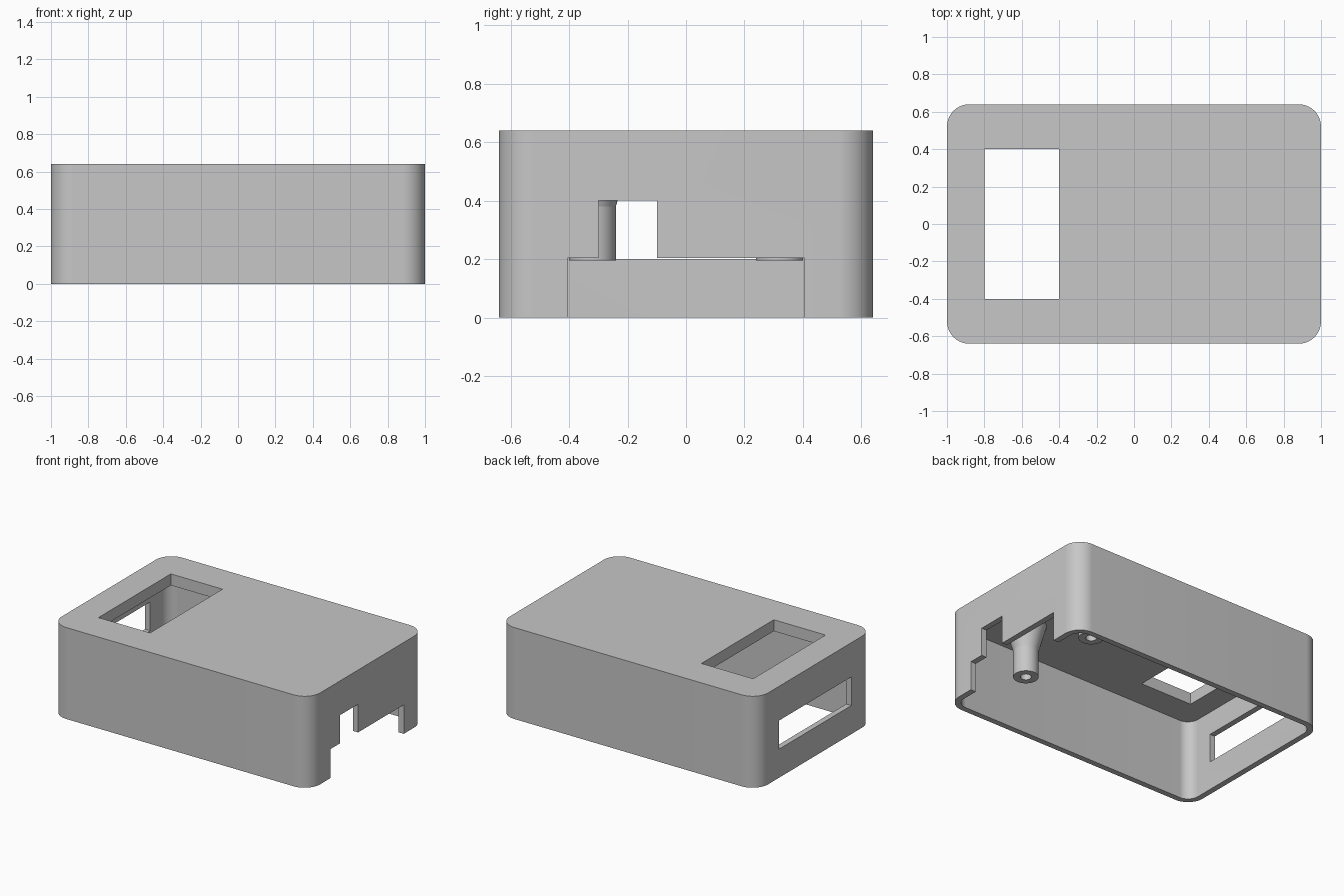
import bpy, bmesh
from math import cos, sin, pi, radians

cube = bpy.data.objects.get("Cube")
if cube:
    bpy.data.objects.remove(cube, do_unlink=True)

grey = bpy.data.materials.new("plain grey")
grey.use_nodes = True
grey.diffuse_color = (0.57, 0.57, 0.57, 1)
grey.node_tree.nodes["Principled BSDF"].inputs["Base Color"].default_value = (0.57, 0.57, 0.57, 1)

HALF_X, HALF_Y, HEIGHT = 1.0, 0.64, 0.64
WALL, LID, RADIUS = 0.04, 0.08, 0.12


def finish(name, bm):
    bmesh.ops.recalc_face_normals(bm, faces=bm.faces)
    mesh = bpy.data.meshes.new(name)
    bm.to_mesh(mesh)
    bm.free()
    mesh.materials.append(grey)
    ob = bpy.data.objects.new(name, mesh)
    bpy.context.collection.objects.link(ob)
    return ob


def rounded_block(name, hx, hy, r, z0, z1, steps=16):
    """Upright block with rounded vertical edges."""
    bm = bmesh.new()
    ring = []
    for i, (sx, sy) in enumerate([(1, 1), (-1, 1), (-1, -1), (1, -1)]):
        for k in range(steps + 1):
            a = (i + k / steps) * pi / 2
            ring.append(bm.verts.new((sx * (hx - r) + r * cos(a),
                                      sy * (hy - r) + r * sin(a), z0)))
    base = bm.faces.new(ring)
    top = bmesh.ops.extrude_face_region(bm, geom=[base])["geom"]
    bmesh.ops.translate(bm, vec=(0, 0, z1 - z0),
                        verts=[g for g in top if isinstance(g, bmesh.types.BMVert)])
    return finish(name, bm)


def box(name, lo, hi):
    bm = bmesh.new()
    bmesh.ops.create_cube(bm, size=1)
    for v in bm.verts:
        v.co = [(a + b) / 2 + c * (b - a) for a, b, c in zip(lo, hi, v.co)]
    return finish(name, bm)


def lathe(name, profile, x, y, segments=48):
    """Closed profile of (radius, z) spun about an upright axis."""
    bm = bmesh.new()
    rings = [[bm.verts.new((x + r * cos(2 * pi * s / segments),
                            y + r * sin(2 * pi * s / segments), z))
              for s in range(segments)] for r, z in profile]
    for a, b in zip(rings, rings[1:] + rings[:1]):
        for s in range(segments):
            t = (s + 1) % segments
            bm.faces.new((a[s], a[t], b[t], b[s]))
    return finish(name, bm)


def cut(target, cutter):
    mod = target.modifiers.new("cut", 'BOOLEAN')
    mod.operation, mod.solver, mod.object = 'DIFFERENCE', 'EXACT', cutter
    bpy.context.view_layer.objects.active = target
    bpy.ops.object.modifier_apply(modifier=mod.name)
    bpy.data.objects.remove(cutter, do_unlink=True)


# Case shell, hollow and open underneath
case = rounded_block("case_shell", HALF_X, HALF_Y, RADIUS, 0, HEIGHT)
cut(case, rounded_block("hollow", HALF_X - WALL, HALF_Y - WALL, RADIUS - WALL,
                        -0.1, HEIGHT - LID))

# Lid window, end wall slot, port opening and the notch above it
cut(case, box("lid_window", (-0.8, -0.4, 0.5), (-0.4, 0.4, 0.7)))
cut(case, box("end_slot", (-1.1, -0.4, 0.2), (-0.9, 0.4, 0.4)))
cut(case, box("port_opening", (0.9, -0.405, -0.1), (1.1, 0.405, 0.203)))
cut(case, box("port_notch", (0.9, -0.3, 0.1), (1.1, -0.1, 0.4)))

# Flared screw posts hanging from the lid
ceiling = HEIGHT - LID
post_profile = [(0.035, ceiling), (0.035, 0.195), (0.08, 0.195), (0.08, 0.38), (0.13, ceiling)]
posts = [lathe(name, post_profile, 0.62, y)
         for name, y in (("front_screw_post", -0.32), ("back_screw_post", 0.32))]

# Smooth the round surfaces, keep the edges sharp
bpy.ops.object.select_all(action='DESELECT')
for ob in [case] + posts:
    ob.select_set(True)
bpy.context.view_layer.objects.active = case
bpy.ops.object.shade_smooth_by_angle(angle=radians(14))
